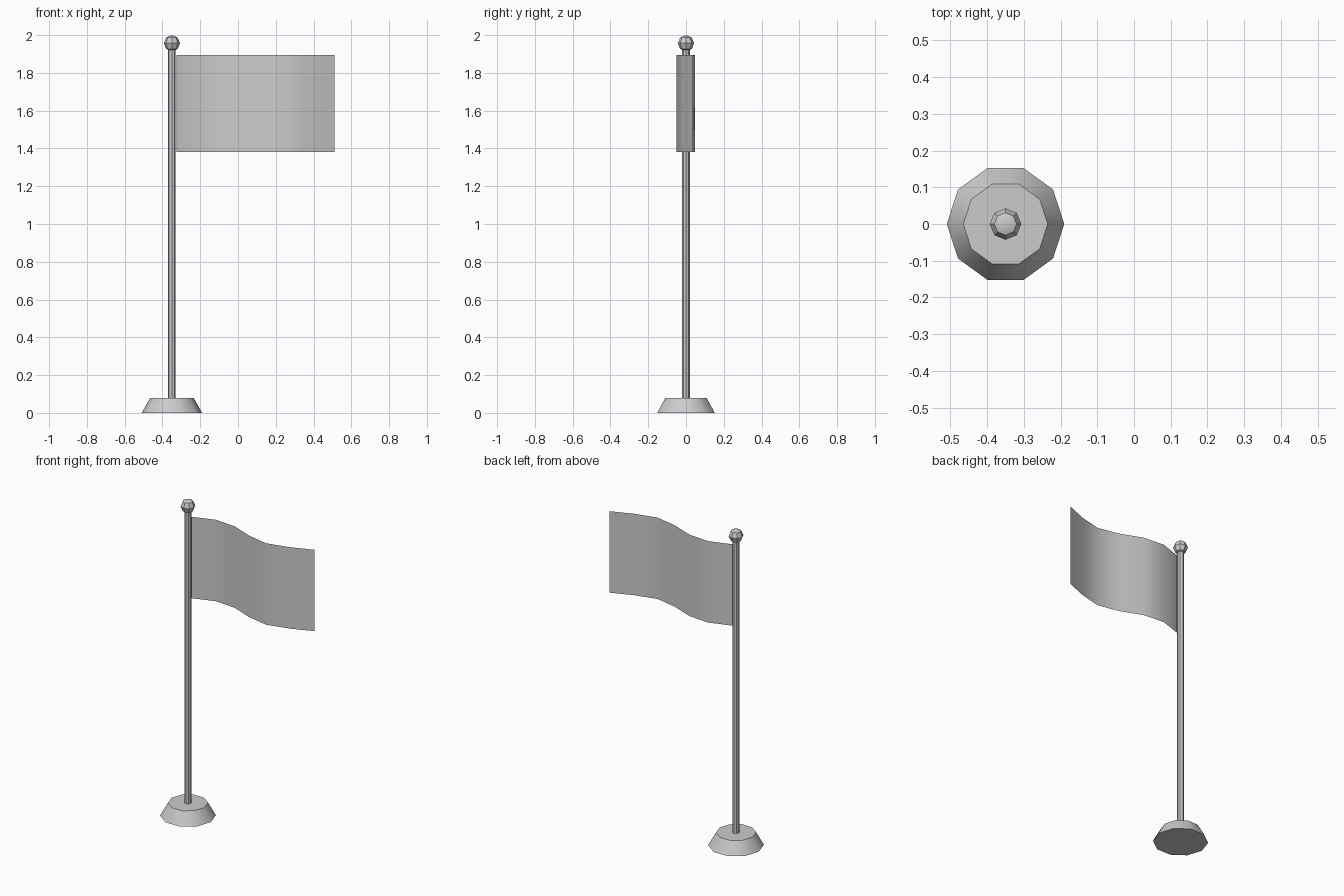
import bpy, bmesh, math

if "Cube" in bpy.data.objects:
    bpy.data.objects.remove(bpy.data.objects["Cube"])

POLE_X = -0.35

grey = bpy.data.materials.new("plain_grey")
grey.diffuse_color = (0.6, 0.6, 0.6, 1.0)
grey.use_nodes = True
grey.node_tree.nodes["Principled BSDF"].inputs["Base Color"].default_value = grey.diffuse_color


def finish(obj, name, angle=40):
    """Name the part, colour it and smooth its shallow edges."""
    obj.name = name
    obj.data.materials.clear()
    obj.data.materials.append(grey)
    bpy.ops.object.select_all(action='DESELECT')
    obj.select_set(True)
    bpy.context.view_layer.objects.active = obj
    bpy.ops.object.shade_smooth_by_angle(angle=math.radians(angle))


def tapered_post(name, sides, r_low, r_high, z_low, z_high):
    """Capped prism around the pole axis, with a corner on the x axis."""
    bm = bmesh.new()
    rings = []
    for r, z in ((r_low, z_low), (r_high, z_high)):
        rings.append([bm.verts.new((POLE_X + r * math.cos(2 * math.pi * i / sides),
                                    r * math.sin(2 * math.pi * i / sides), z))
                      for i in range(sides)])
    low, high = rings
    for i in range(sides):
        j = (i + 1) % sides
        bm.faces.new((low[i], low[j], high[j], high[i]))
    bm.faces.new(low[::-1])
    bm.faces.new(high)
    mesh = bpy.data.meshes.new(name)
    bm.to_mesh(mesh)
    bm.free()
    obj = bpy.data.objects.new(name, mesh)
    bpy.context.collection.objects.link(obj)
    finish(obj, name)


# Base and pole
tapered_post("base", 10, 0.16, 0.115, 0.0, 0.08)
tapered_post("pole", 8, 0.02, 0.02, 0.08, 1.95)

# Ball on top of the pole
bpy.ops.mesh.primitive_uv_sphere_add(segments=8, ring_count=4, radius=0.043,
                                     location=(POLE_X, 0, 1.957))
finish(bpy.context.object, "finial")

# Waving flag: a thin sheet following a sine wave
bm = bmesh.new()
x0, x1, steps = -0.325, 0.51, 6
columns = []
for i in range(steps + 1):
    x = x0 + (x1 - x0) * i / steps
    y = 0.05 * math.sin(1.19 * i)
    columns.append([bm.verts.new((x, y, z)) for z in (1.38, 1.895)])
for a, b in zip(columns, columns[1:]):
    bm.faces.new((a[0], b[0], b[1], a[1]))
mesh = bpy.data.meshes.new("flag")
bm.to_mesh(mesh)
bm.free()
flag = bpy.data.objects.new("flag", mesh)
bpy.context.collection.objects.link(flag)
finish(flag, "flag")
